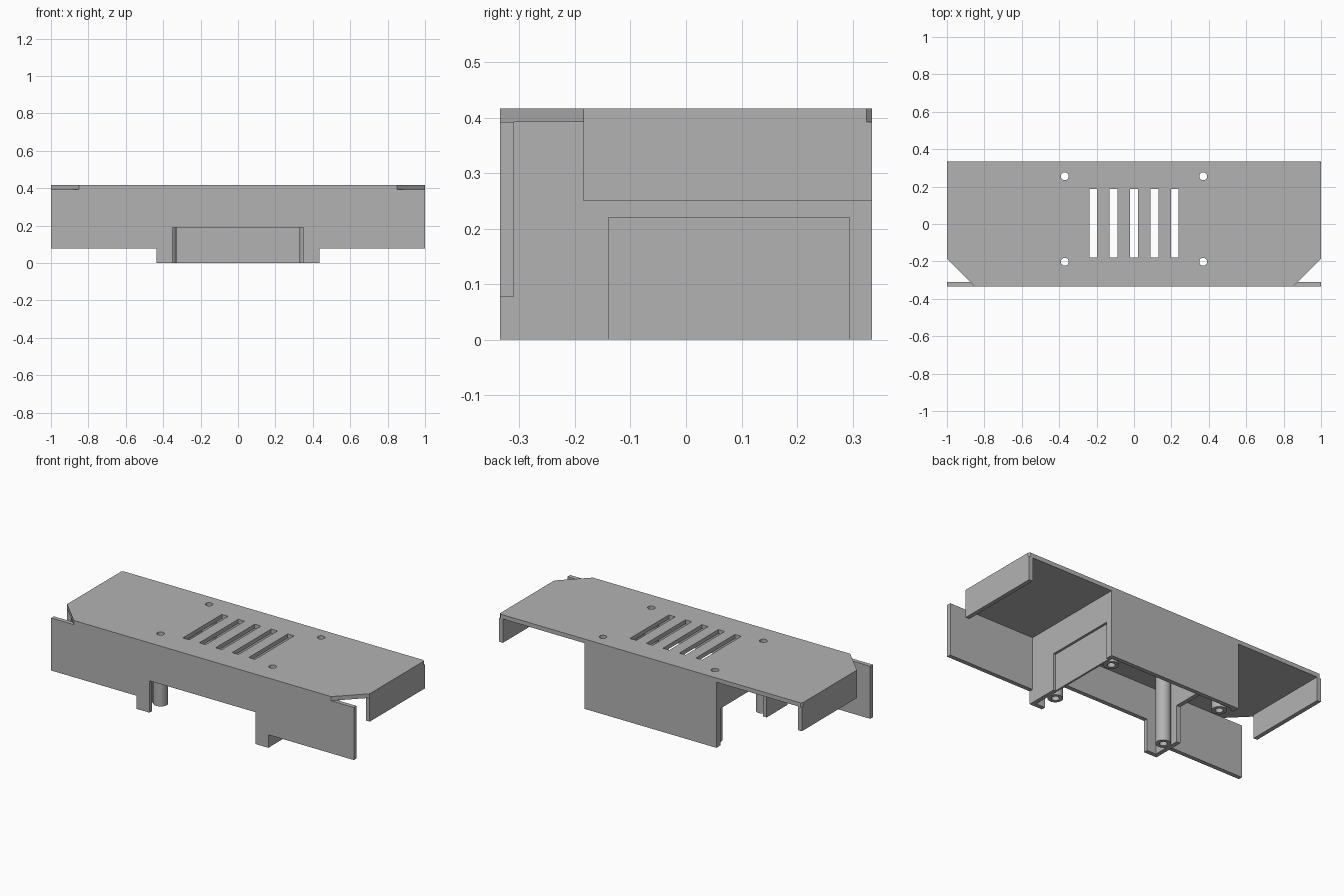
import bpy
import bmesh
import math
from mathutils import Vector

if "Cube" in bpy.data.objects:
    bpy.data.objects.remove(bpy.data.objects["Cube"])

GREY = (0.45, 0.45, 0.45, 1)
mat = bpy.data.materials.new("plain grey")
mat.use_nodes = True
mat.diffuse_color = GREY
mat.node_tree.nodes["Principled BSDF"].inputs["Base Color"].default_value = GREY

# Main dimensions
W, D, H, T = 1.0, 0.335, 0.417, 0.025
UNDER = H - T          # underside of the top plate
BOX = 0.435            # half width of the central box
CUT = 0.15             # front corner chamfer
FRONT_CUT, BACK_CUT = -0.14, 0.295

AXES = {
    "X": lambda u, v, w: (w, u, v),
    "Y": lambda u, v, w: (u, w, v),
    "Z": lambda u, v, w: (u, v, w),
}


def rect(u0, v0, u1, v1):
    return [(u0, v0), (u1, v0), (u1, v1), (u0, v1)]


def circle(u, v, r, n=32):
    return [(u + r * math.cos(math.tau * i / n), v + r * math.sin(math.tau * i / n))
            for i in range(n)]


def panel(name, loops, axis, start, end, smooth=False):
    """Fill an outline (later loops are holes) and extrude it along an axis."""
    place = AXES[axis]
    bm = bmesh.new()
    edges = []
    for loop in loops:
        vs = [bm.verts.new(place(u, v, start)) for u, v in loop]
        edges += [bm.edges.new((a, b)) for a, b in zip(vs, vs[1:] + vs[:1])]
    bmesh.ops.triangle_fill(bm, edges=edges, use_beauty=True)
    result = bmesh.ops.extrude_face_region(bm, geom=bm.faces[:], use_keep_orig=True)
    moved = [g for g in result["geom"] if isinstance(g, bmesh.types.BMVert)]
    bmesh.ops.translate(bm, verts=moved, vec=Vector(place(0, 0, end - start)))
    bmesh.ops.recalc_face_normals(bm, faces=bm.faces[:])
    mesh = bpy.data.meshes.new(name)
    bm.to_mesh(mesh)
    bm.free()
    mesh.materials.append(mat)
    obj = bpy.data.objects.new(name, mesh)
    bpy.context.collection.objects.link(obj)
    if smooth:
        bpy.ops.object.select_all(action="DESELECT")
        obj.select_set(True)
        bpy.context.view_layer.objects.active = obj
        bpy.ops.object.shade_smooth_by_angle(angle=math.radians(30))
    return obj


# Top plate with chamfered corners, vent slots and screw holes
half = [(W - CUT, -D), (W, -D + CUT), (W, D - 0.01), (W - 0.01, D)]
outline = half + [(-x, y) for x, y in reversed(half)]
slots = [rect(i * 0.109 - 0.021, -0.18, i * 0.109 + 0.021, 0.188) for i in range(-2, 3)]
post_spots = [(x, y) for x in (-0.37, 0.37) for y in (-0.202, 0.255)]
holes = [circle(x, y, 0.021) for x, y in post_spots]
panel("top_plate", [outline] + slots + holes, "Z", UNDER, H)

# Hollow screw posts
for i, (x, y) in enumerate(post_spots):
    panel(f"screw_post_{i + 1}", [circle(x, y, 0.041), circle(x, y, 0.021)],
          "Z", 0, UNDER, smooth=True)

# Front wall with two feet around a central opening
half = [(0.35, 0.19), (0.35, 0), (BOX, 0), (BOX, 0.078), (W, 0.078), (W, UNDER)]
panel("front_wall", [half + [(-x, z) for x, z in reversed(half)]], "Y", -D, -D + T)

# Back wall of the central box
panel("back_wall", [rect(-BOX, 0, BOX, UNDER)], "Y", D - T, D)

# Box side walls with a cutout, and the hanging end flaps
side = [(-D + T, 0), (FRONT_CUT, 0), (FRONT_CUT, 0.22), (BACK_CUT, 0.22),
        (BACK_CUT, 0), (D - T, 0), (D - T, UNDER), (-D + T, UNDER)]
back_post = [(D - T, 0), (D - T, 0.22), (BACK_CUT, 0.22), (BACK_CUT, 0)]
for name, s in (("left", 1), ("right", -1)):
    panel(f"{name}_box_wall", [side], "X", s * (BOX - T), s * BOX)
    panel(f"{name}_end_flap", [rect(-D + CUT, 0.25, D, UNDER)], "X", s * (W - T), s * W)

# Thin recessed panel closing the left cutout
panel("left_recessed_panel", [rect(FRONT_CUT, 0, BACK_CUT, 0.22)],
      "X", BOX - T, BOX - 0.014)
